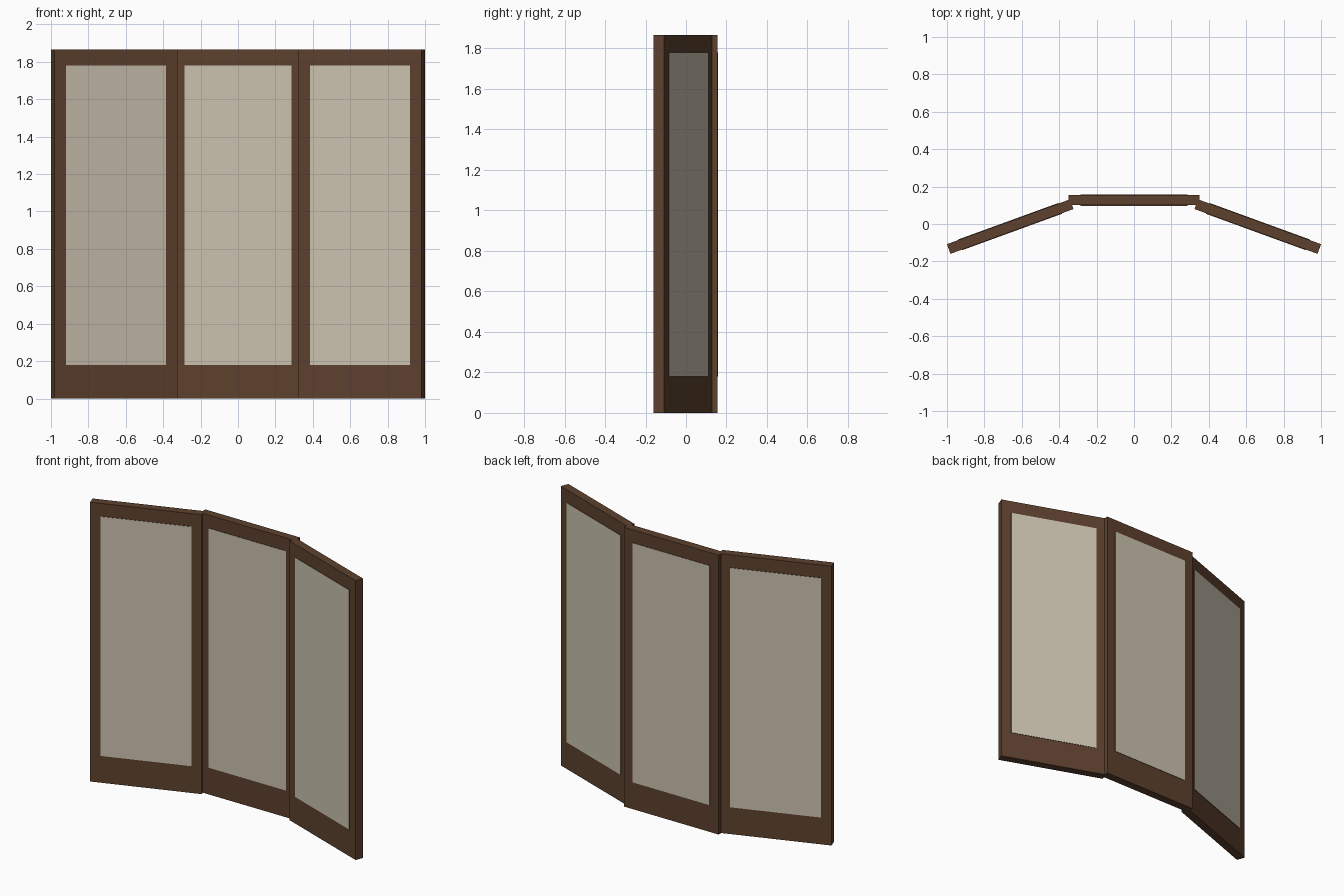
import bpy, bmesh, math
from mathutils import Matrix

if "Cube" in bpy.data.objects:
    bpy.data.objects.remove(bpy.data.objects["Cube"], do_unlink=True)

WIDTH, HEIGHT, THICK = 0.70, 1.866, 0.055
PANE_HALF, PANE_LOW, PANE_HIGH, PANE_THICK = 0.285, 0.18, 1.78, 0.061


def make_material(name, color):
    mat = bpy.data.materials.new(name)
    mat.use_nodes = True
    mat.diffuse_color = color
    mat.node_tree.nodes["Principled BSDF"].inputs["Base Color"].default_value = color
    return mat


wood = make_material("brown_wood", (0.110, 0.053, 0.027, 1))
paper = make_material("cream_paper", (0.60, 0.54, 0.43, 1))


def finish(bm, name, matrix, materials):
    bmesh.ops.recalc_face_normals(bm, faces=bm.faces)
    mesh = bpy.data.meshes.new(name)
    bm.to_mesh(mesh)
    bm.free()
    for mat in materials:
        mesh.materials.append(mat)
    obj = bpy.data.objects.new(name, mesh)
    obj.matrix_world = matrix
    bpy.context.collection.objects.link(obj)


def rectangle(bm, half, low, high, y):
    corners = ((-half, low), (half, low), (half, high), (-half, high))
    return [bm.verts.new((x, y, z)) for x, z in corners]


def extrude_back(bm, depth):
    result = bmesh.ops.extrude_face_region(bm, geom=bm.faces[:], use_keep_orig=True)
    moved = [v for v in result["geom"] if isinstance(v, bmesh.types.BMVert)]
    bmesh.ops.translate(bm, verts=moved, vec=(0, depth, 0))


def make_panel(side, x, y, angle):
    matrix = Matrix.Translation((x, y, 0)) @ Matrix.Rotation(angle, 4, "Z")

    # Wooden frame: a ring of stiles and rails given depth
    bm = bmesh.new()
    outer = rectangle(bm, WIDTH / 2, 0, HEIGHT, -THICK / 2)
    inner = rectangle(bm, PANE_HALF, PANE_LOW, PANE_HIGH, -THICK / 2)
    for i in range(4):
        j = (i + 1) % 4
        bm.faces.new((outer[i], outer[j], inner[j], inner[i]))
    extrude_back(bm, THICK)
    finish(bm, side + "_frame", matrix, [wood])

    # Pane: slightly proud of the frame, paper faces with wooden edges
    bm = bmesh.new()
    bm.faces.new(rectangle(bm, PANE_HALF, PANE_LOW, PANE_HIGH, -PANE_THICK / 2))
    extrude_back(bm, PANE_THICK)
    bm.normal_update()
    for face in bm.faces:
        face.material_index = 1 if abs(face.normal.y) > 0.5 else 0
    finish(bm, side + "_pane", matrix, [wood, paper])


# Centre panel and the two wings folded forward
make_panel("centre", 0, 0.128, 0)
for side, sign in (("right", -1), ("left", 1)):
    make_panel(side, sign * 0.662, -0.014, -sign * math.radians(20))
